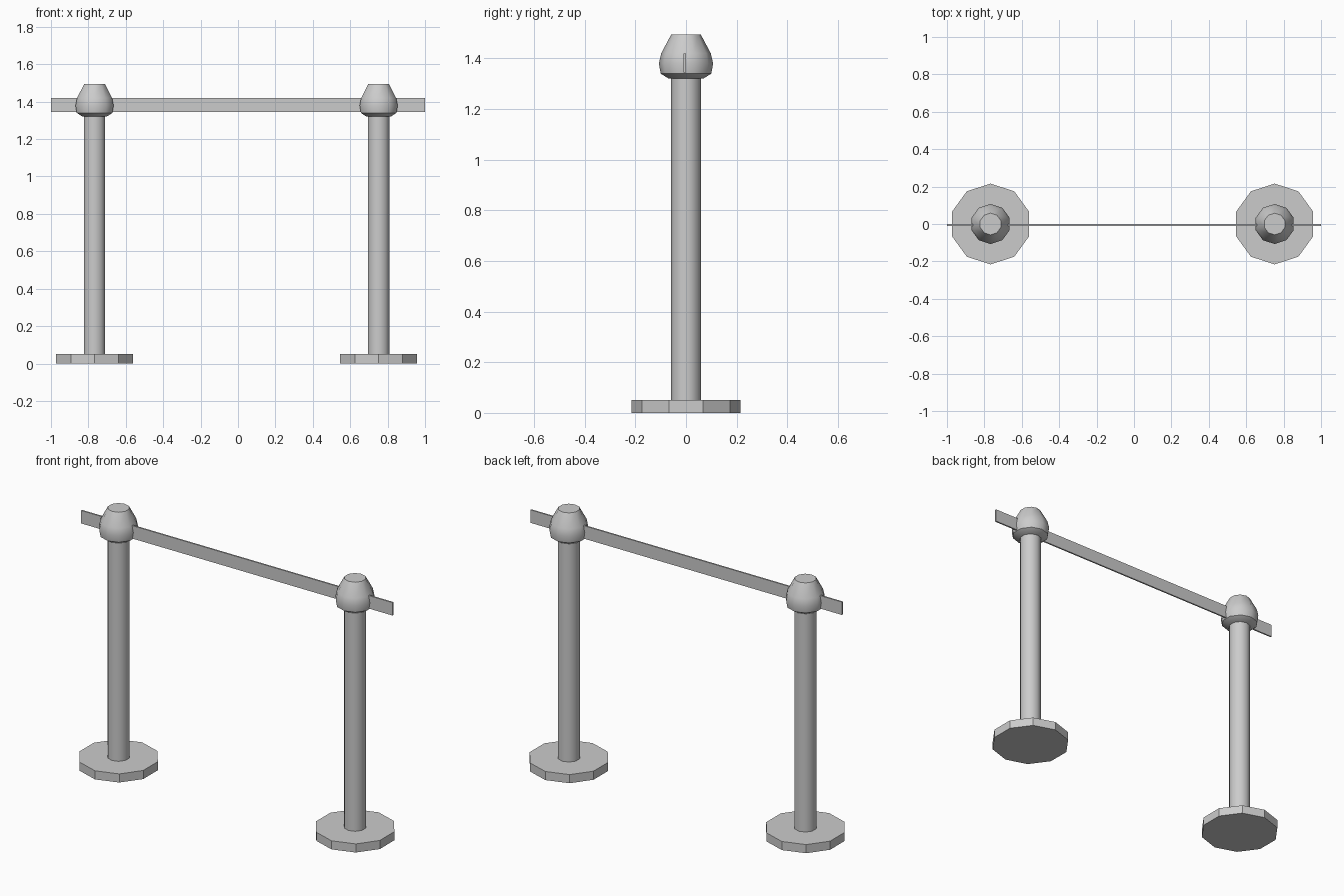
import bpy, bmesh, math

SIDES = 10

default = bpy.data.objects.get("Cube")
if default:
    bpy.data.objects.remove(default, do_unlink=True)

# One plain grey for everything
grey = bpy.data.materials.new("plain_grey")
grey.use_nodes = True
colour = (0.6, 0.6, 0.6, 1)
grey.diffuse_color = colour
grey.node_tree.nodes["Principled BSDF"].inputs["Base Color"].default_value = colour


def finish(name, bm, smooth_angle=None):
    bmesh.ops.recalc_face_normals(bm, faces=bm.faces)
    mesh = bpy.data.meshes.new(name)
    bm.to_mesh(mesh)
    bm.free()
    mesh.materials.append(grey)
    obj = bpy.data.objects.new(name, mesh)
    bpy.context.collection.objects.link(obj)
    if smooth_angle:
        bpy.ops.object.select_all(action="DESELECT")
        obj.select_set(True)
        bpy.context.view_layer.objects.active = obj
        bpy.ops.object.shade_smooth_by_angle(angle=math.radians(smooth_angle))
    return obj


def lathe(name, x, profile, smooth_angle=None):
    """Capped ten-sided solid from (radius, height) pairs, a corner facing front."""
    bm = bmesh.new()
    rings = []
    for r, z in profile:
        angles = [math.pi / 2 + math.tau * i / SIDES for i in range(SIDES)]
        rings.append([bm.verts.new((x + r * math.cos(a), r * math.sin(a), z)) for a in angles])
    for low, high in zip(rings, rings[1:]):
        for i in range(SIDES):
            j = (i + 1) % SIDES
            bm.faces.new((low[i], low[j], high[j], high[i]))
    bm.faces.new(rings[0])
    bm.faces.new(rings[-1])
    return finish(name, bm, smooth_angle)


# Two posts: foot plate, pole and rounded cap
cap = [(0.068, 1.32), (0.1, 1.34), (0.107, 1.38), (0.098, 1.42), (0.058, 1.495)]
for side, x in (("right", -0.767), ("left", 0.752)):
    lathe(side + "_base", x, [(0.216, 0), (0.216, 0.05)])
    lathe(side + "_pole", x, [(0.06, 0.05), (0.06, 1.33)], 40)
    lathe(side + "_cap", x, cap, 40)

# Thin flat rail through both caps
bm = bmesh.new()
bmesh.ops.create_cube(bm, size=1)
bmesh.ops.scale(bm, vec=(2, 0.009, 0.075), verts=bm.verts)
bmesh.ops.translate(bm, vec=(0, -0.005, 1.382), verts=bm.verts)
finish("rail", bm)
